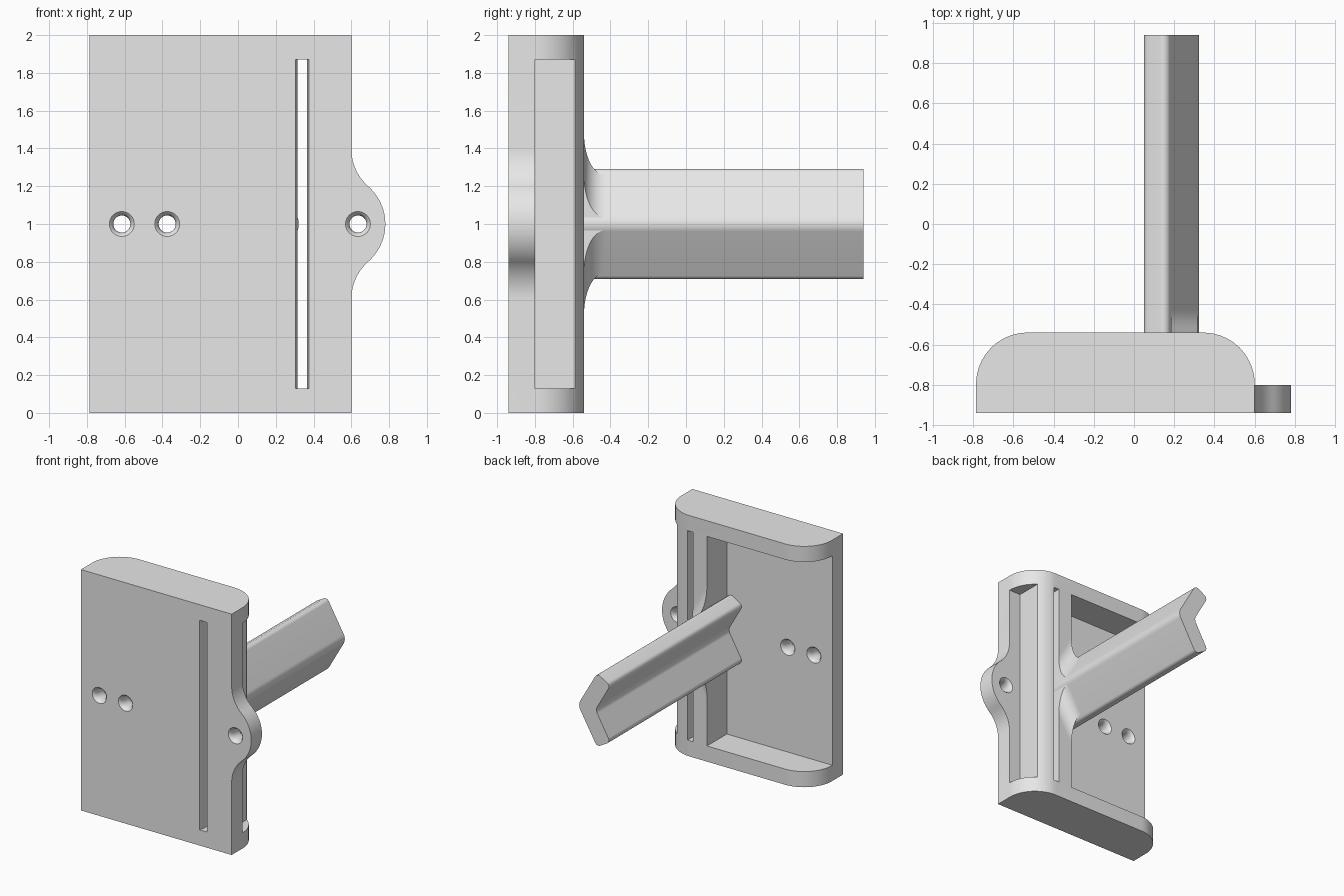
import bpy, bmesh, math
from mathutils import Vector

cube = bpy.data.objects.get("Cube")
if cube:
    bpy.data.objects.remove(cube, do_unlink=True)

grey = bpy.data.materials.new("light grey")
grey.use_nodes = True
colour = (0.8, 0.8, 0.8, 1)
grey.diffuse_color = colour
grey.node_tree.nodes["Principled BSDF"].inputs["Base Color"].default_value = colour


def loft(name, rings):
    """Closed solid through rings of 3D points."""
    bm = bmesh.new()
    loops = [[bm.verts.new(p) for p in ring] for ring in rings]
    n = len(loops[0])
    for a, b in zip(loops, loops[1:]):
        for i in range(n):
            j = (i + 1) % n
            bm.faces.new((a[i], a[j], b[j], b[i]))
    bm.faces.new(loops[0])
    bm.faces.new(loops[-1])
    bmesh.ops.recalc_face_normals(bm, faces=bm.faces)
    mesh = bpy.data.meshes.new(name)
    bm.to_mesh(mesh)
    bm.free()
    mesh.materials.append(grey)
    obj = bpy.data.objects.new(name, mesh)
    bpy.context.collection.objects.link(obj)
    return obj


def prism_z(name, pts, z0, z1):
    return loft(name, [[(x, y, z) for x, y in pts] for z in (z0, z1)])


def prism_y(name, pts, y0, y1):
    return loft(name, [[(x, y, z) for x, z in pts] for y in (y0, y1)])


def box(name, x0, x1, y0, y1, z0, z1):
    return prism_z(name, [(x0, y0), (x1, y0), (x1, y1), (x0, y1)], z0, z1)


def rounded(corners, steps=12):
    """Polygon from (x, y, radius) corners, each radius turned into an arc."""
    out = []
    for i, (x, y, r) in enumerate(corners):
        p = Vector((x, y))
        if r == 0:
            out.append(p)
            continue
        d1 = (Vector(corners[i - 1][:2]) - p).normalized()
        d2 = (Vector(corners[(i + 1) % len(corners)][:2]) - p).normalized()
        half = d1.angle(d2) / 2
        c = p + (d1 + d2).normalized() * r / math.sin(half)
        a = p + d1 * r / math.tan(half) - c
        b = p + d2 * r / math.tan(half) - c
        out += [c + a.lerp(b, k / steps).normalized() * r for k in range(steps + 1)]
    return out


def select(obj):
    bpy.ops.object.select_all(action='DESELECT')
    obj.select_set(True)
    bpy.context.view_layer.objects.active = obj


def combine(obj, other, operation):
    select(obj)
    mod = obj.modifiers.new(operation, 'BOOLEAN')
    mod.operation, mod.solver, mod.object = operation, 'EXACT', other
    bpy.ops.object.modifier_apply(modifier=mod.name)
    bpy.data.objects.remove(other, do_unlink=True)


FRONT, FLOOR, BACK = -0.94, -0.80, -0.54
LOW, HIGH = 0.13, 1.87
WALL = 0.185

# Housing with rounded back edges
housing = prism_z("housing", rounded([(-0.785, FRONT, 0), (0.6, FRONT, 0),
                                      (0.6, BACK, 0.255), (-0.785, BACK, 0.255)]), 0, 2)

# Side tab: convex nose blended into the edge by concave arcs
R, TURN = 0.265, math.radians(48.7)
upper = [(0.55, 0.398)]
for k in range(13):
    t = math.pi + TURN * k / 12
    upper.append((0.865 + R * math.cos(t), 0.398 + R * math.sin(t)))
for k in range(1, 13):
    t = TURN * (1 - k / 12)
    upper.append((0.515 + R * math.cos(t), R * math.sin(t)))
outline = [(x, 1 + z) for x, z in upper] + [(x, 1 - z) for x, z in upper[-2::-1]]
combine(housing, prism_y("side_tab", outline, FRONT, FLOOR), 'UNION')

# Main recess, open at one side, and the narrow edge recess
combine(housing, box("recess", -1, WALL, FLOOR, 0, LOW, HIGH), 'DIFFERENCE')
combine(housing, box("edge_recess", 0.492, 1, FLOOR, -0.588, LOW, HIGH), 'DIFFERENCE')

# Long slot, slightly wider at the front
slot = [(0.305, -1), (0.375, -1), (0.375, FRONT), (0.365, -0.9),
        (0.365, -0.4), (0.315, -0.4), (0.315, -0.9), (0.305, FRONT)]
combine(housing, prism_z("slot", slot, LOW, HIGH), 'DIFFERENCE')

# Screw holes flared on both faces
flare = [(0.08, 0.074), (0.07, 0.066), (0.062, 0.057), (0.05, 0.05), (0.03, 0.045)]
hole = flare + [(-d, r) for d, r in reversed(flare)]
middle = (FRONT + FLOOR) / 2
for cx in (-0.615, -0.375, 0.635):
    rings = [[(cx + r * math.cos(math.tau * k / 32), middle + d,
               1 + r * math.sin(math.tau * k / 32)) for k in range(32)] for d, r in hole]
    combine(housing, loft("hole", rings), 'DIFFERENCE')

# Angled arm with a rounded chevron section
arm = prism_y("arm", rounded([(0.335, 1, 0.08), (0.159, 1.305, 0.035), (0.038, 1.235, 0.035),
                              (0.173, 1, 0.06), (0.038, 0.765, 0.035), (0.159, 0.695, 0.035)]),
              FLOOR, 0.94)

# Fillet where the arm meets the back strip
RAD, SLOPE = 0.11, math.sqrt(3)
rings = []
for k in range(13):
    t = math.pi / 2 * k / 12
    y, grow = BACK + RAD * (1 - math.cos(t)), RAD * (1 - math.sin(t))
    inner = SLOPE * (0.335 - WALL) + 2 * grow
    outer = SLOPE * (0.335 - 0.315) + 2 * grow
    rings.append([(WALL, y, 1 - inner), (0.315, y, 1 - outer),
                  (0.315, y, 1 + outer), (WALL, y, 1 + inner)])
fillet = loft("arm_fillet", rings)

for obj in (housing, arm, fillet):
    select(obj)
    bpy.ops.object.shade_smooth_by_angle(angle=math.radians(30))
